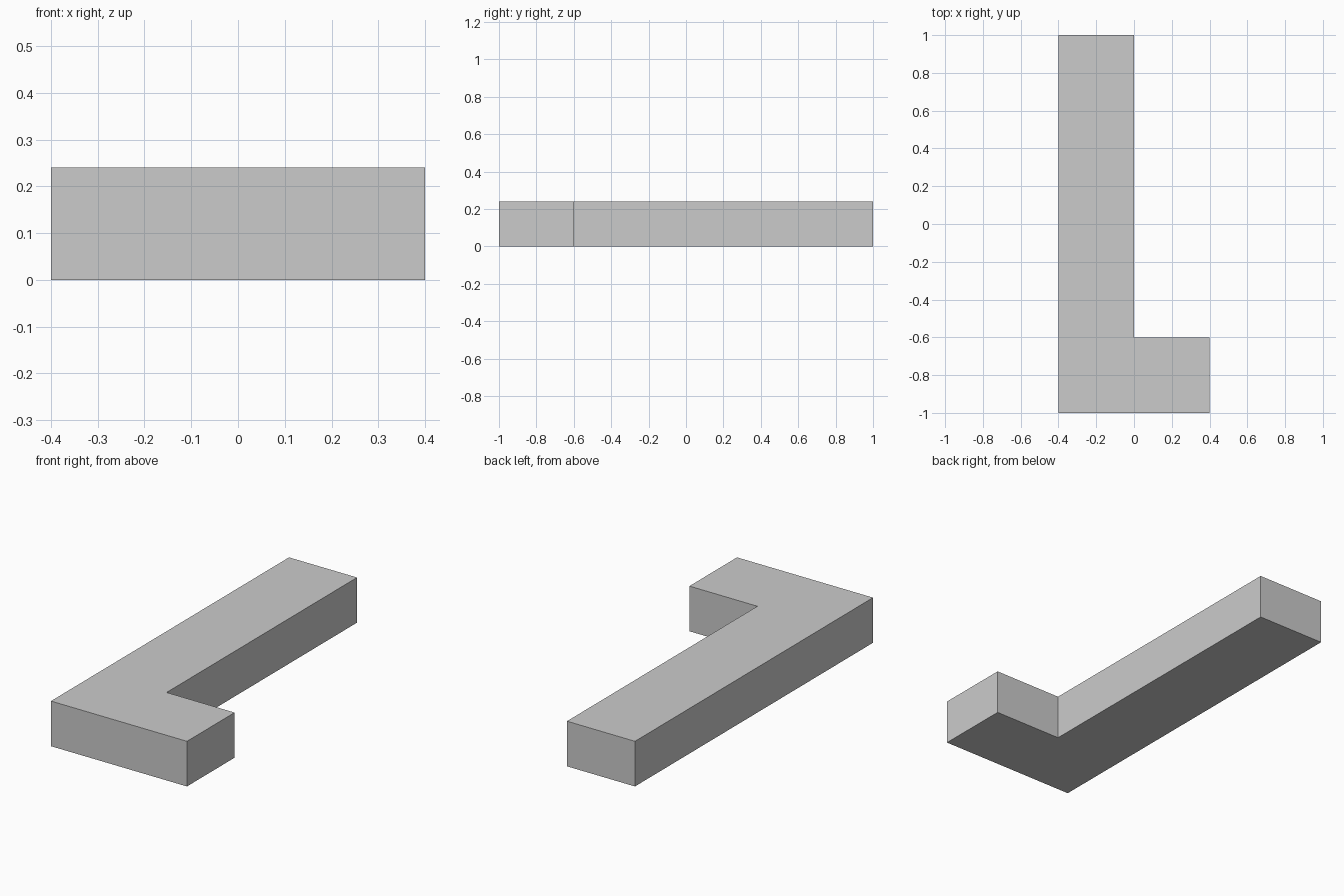
import bpy

if "Cube" in bpy.data.objects:
    bpy.data.objects.remove(bpy.data.objects["Cube"])

HEIGHT = 0.24


def block(name, x0, x1, y0, y1):
    bpy.ops.mesh.primitive_cube_add(
        size=1, location=((x0 + x1) / 2, (y0 + y1) / 2, HEIGHT / 2))
    ob = bpy.context.object
    ob.name = name
    ob.scale = (x1 - x0, y1 - y0, HEIGHT)
    bpy.ops.object.transform_apply(location=False, rotation=False, scale=True)


# long leg: two equal blocks
for i, y in enumerate((-0.6, 0.2)):
    block(f"long_block_{i + 1}", -0.4, 0.0, y, y + 0.8)

# foot of the L: corner block and side block
block("corner_block", -0.4, 0.0, -1.0, -0.6)
block("side_block", 0.0, 0.4, -1.0, -0.6)
